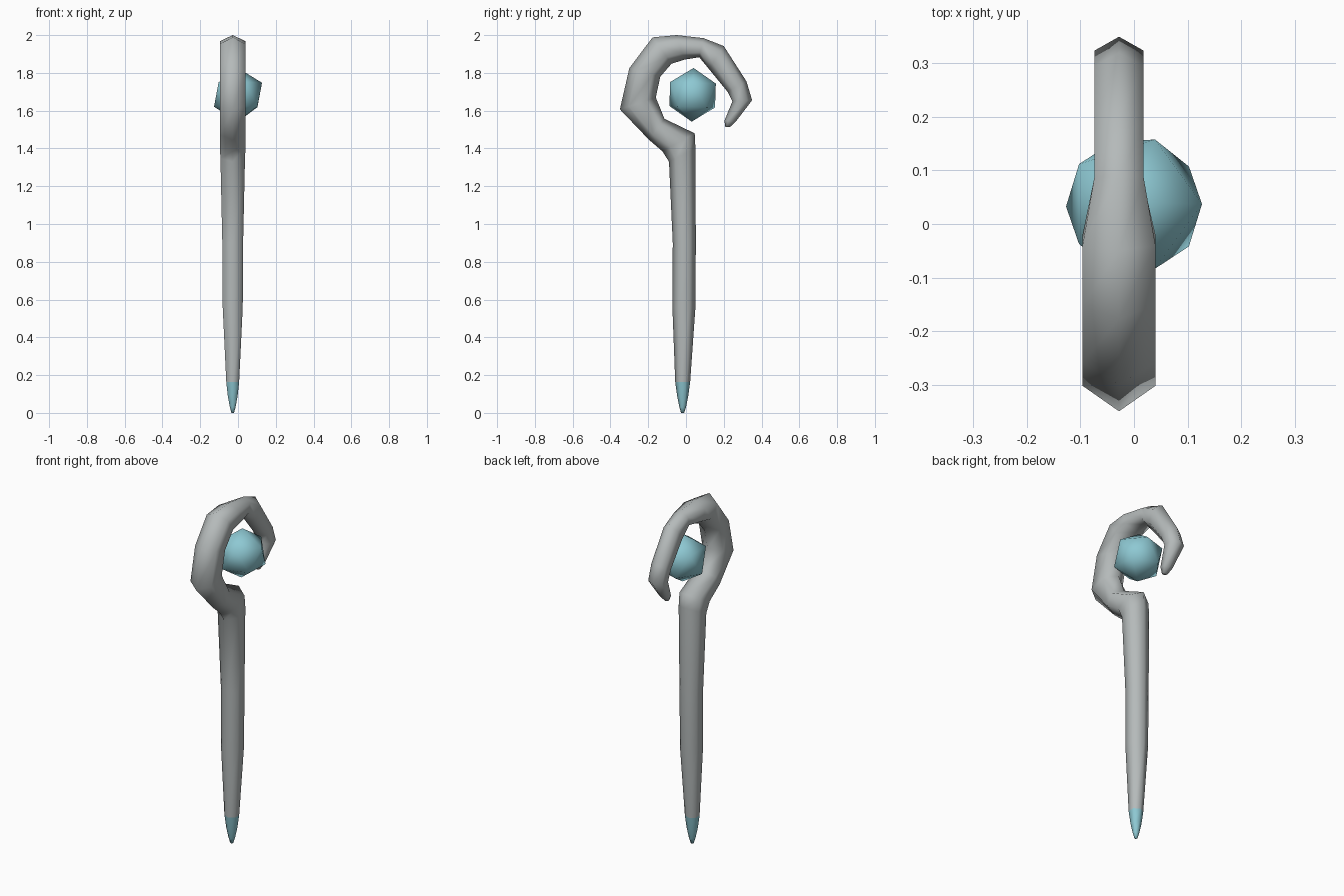
import bpy, bmesh, math

if "Cube" in bpy.data.objects:
    bpy.data.objects.remove(bpy.data.objects["Cube"])

CX = -0.028   # x of the staff's centre plane


def material(name, rgb):
    m = bpy.data.materials.new(name)
    m.diffuse_color = (*rgb, 1)
    m.use_nodes = True
    m.node_tree.nodes["Principled BSDF"].inputs["Base Color"].default_value = m.diffuse_color
    return m


grey = material("pale grey", (0.46, 0.49, 0.49))
blue = material("ice blue", (0.27, 0.58, 0.65))


def finish(bm, name, mat):
    bmesh.ops.recalc_face_normals(bm, faces=bm.faces[:])
    for f in bm.faces:
        f.smooth = True
    me = bpy.data.meshes.new(name)
    bm.to_mesh(me)
    bm.free()
    me.materials.append(mat)
    ob = bpy.data.objects.new(name, me)
    bpy.context.collection.objects.link(ob)
    return ob


def hex_tube(name, rings, mat, cap):
    """Six-sided tube; each ring = outer y, z, inner y, z, half width in x."""
    bm = bmesh.new()
    loops = []
    for y0, z0, y1, z1, w in rings:
        loop = []
        for k in range(6):
            a = math.radians(60 * k)
            t = (1 - math.cos(a)) / 2
            x = CX + w * math.sin(a) / math.sin(math.pi / 3)
            loop.append(bm.verts.new((x, y0 + (y1 - y0) * t, z0 + (z1 - z0) * t)))
        loops.append(loop)
    for a, b in zip(loops, loops[1:]):
        for k in range(6):
            j = (k + 1) % 6
            bm.faces.new((a[k], a[j], b[j], b[k]))
    bm.faces.new(loops[cap])
    return finish(bm, name, mat)


# Pointed foot of the staff
joint = (-0.057, 0.163, 0.022, 0.163, 0.034)
hex_tube("staff_tip", [
    (-0.026, 0.0, -0.010, 0.0, 0.007),
    (-0.035, 0.03, 0.000, 0.03, 0.015),
    (-0.047, 0.09, 0.012, 0.09, 0.026),
    joint], blue, 0)

# Shaft running into the curled crook
hex_tube("staff_shaft_and_crook", [
    joint,
    (-0.072, 0.56, 0.050, 0.56, 0.053),
    (-0.070, 0.90, 0.052, 0.90, 0.055),
    (-0.090, 1.33, 0.050, 1.40, 0.065),
    (-0.125, 1.385, 0.046, 1.48, 0.068),
    (-0.195, 1.445, -0.114, 1.557, 0.068),
    (-0.350, 1.607, -0.160, 1.67, 0.068),
    (-0.300, 1.825, -0.136, 1.78, 0.068),
    (-0.177, 1.988, -0.077, 1.848, 0.068),
    (-0.050, 2.0, -0.010, 1.87, 0.068),
    (0.093, 1.984, 0.070, 1.883, 0.046),
    (0.200, 1.942, 0.122, 1.82, 0.046),
    (0.320, 1.755, 0.220, 1.70, 0.046),
    (0.350, 1.655, 0.246, 1.65, 0.046),
    (0.262, 1.54, 0.204, 1.548, 0.028),
    (0.232, 1.513, 0.207, 1.515, 0.014)], grey, -1)

# Faceted orb floating inside the crook
bm = bmesh.new()
bmesh.ops.create_icosphere(bm, subdivisions=1, radius=0.142)
orb = finish(bm, "orb", blue)
orb.location = (0, 0.035, 1.684)
orb.rotation_euler = (math.radians(-2), 0, 0)
